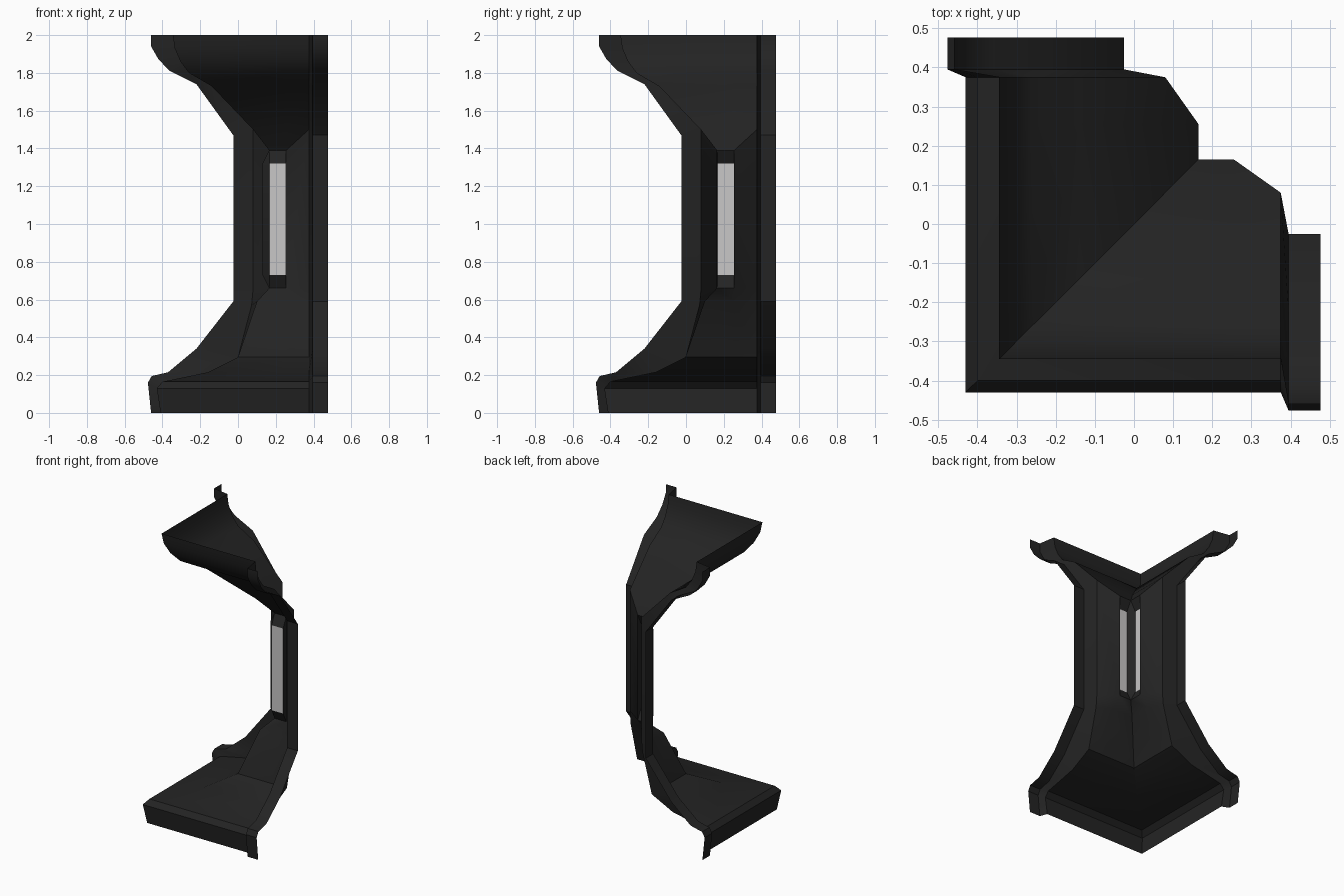
import bpy, bmesh, math

if "Cube" in bpy.data.objects:
    bpy.data.objects.remove(bpy.data.objects["Cube"])


def material(name, v):
    m = bpy.data.materials.new(name)
    m.diffuse_color = (*v, 1)
    m.use_nodes = True
    m.node_tree.nodes["Principled BSDF"].inputs["Base Color"].default_value = m.diffuse_color
    return m


DARK = material("charcoal", (0.017, 0.017, 0.017))
LIGHT = material("pale_grey", (0.58, 0.57, 0.57))


def make(name, faces, mat, mirror=True):
    """Build faces, mirrored across the diagonal plane x = y."""
    bm = bmesh.new()
    for f in faces:
        versions = [f]
        if mirror:
            versions.append([(y, x, z) for x, y, z in reversed(f)])
        for pts in versions:
            pts = [p for i, p in enumerate(pts) if p != pts[i - 1]]
            if len(pts) > 2:
                bm.faces.new([bm.verts.new(p) for p in pts])
    bmesh.ops.remove_doubles(bm, verts=bm.verts, dist=0.0005)
    me = bpy.data.meshes.new(name)
    bm.to_mesh(me)
    bm.free()
    me.materials.append(mat)
    ob = bpy.data.objects.new(name, me)
    bpy.context.collection.objects.link(ob)
    bpy.ops.object.select_all(action='DESELECT')
    ob.select_set(True)
    bpy.context.view_layer.objects.active = ob
    bpy.ops.object.shade_smooth_by_angle(angle=math.radians(30))


def strip(a, b, skip=()):
    return [[a[i], b[i], b[i + 1], a[i + 1]]
            for i in range(len(a) - 1) if i not in skip]


# (depth, height) profiles, all with matching rows
foot = [(-.41, 0), (-.43, .13), (-.40, .165), (-.16, .215), (0, .295)]
head = [(.08, 1.5), (-.14, 1.73), (-.26, 1.80), (-.305, 1.86), (-.335, 1.93), (-.345, 2)]
inner = foot + [(.10, .59), (.165, .66), (.165, 1.39)] + head
edge = foot + [(.072, .57), (.08, .66), (.08, 1.5)] + head
rib = [(-.46, 0), (-.477, .16), (-.457, .195), (-.37, .215), (-.22, .34),
       (-.025, .59), (-.025, .66), (-.025, 1.47), (-.025, 1.47),
       (-.22, 1.74), (-.36, 1.81), (-.42, 1.87), (-.46, 1.94), (-.46, 2)]


def column(prof, x=None):
    return [(y if x is None else x, y, z) for y, z in prof]


corner, mid = column(inner), column(inner, .255)
side = column(edge, .375)

# Corner wall panels, leaving the window bay open
make("corner_wall", strip(corner, mid, skip=(6,)) + strip(mid, side), DARK)

# Raised side ribs with their sloped inner shoulder
make("side_rib", strip(side, column(rib, .395))
     + strip(column(rib, .395), column(rib, .477)), DARK)

# Protruding lamp housing: sloped top and bottom, and outer cheek
P, X0, X1 = .13, .168, .255
lo, hi = .73, 1.32
A, B = (.165, .165, .66), (X1, .165, .66)
C, D = (X1, .165, 1.39), (.165, .165, 1.39)
a, b, c, d = (X0, P, lo), (X1, P, lo), (X1, P, hi), (X0, P, hi)
make("lamp_housing", [[A, B, b, a], [d, c, C, D], [b, B, C, c]], DARK)

# Chamfered corner post between the two lamps
a2, d2 = (P, X0, lo), (P, X0, hi)
make("corner_post", [[a2, a, d, d2], [A, a, a2], [D, d2, d]], DARK, mirror=False)

# Pale lamp faces
make("lamp_strip", [[a, b, c, d]], LIGHT)
